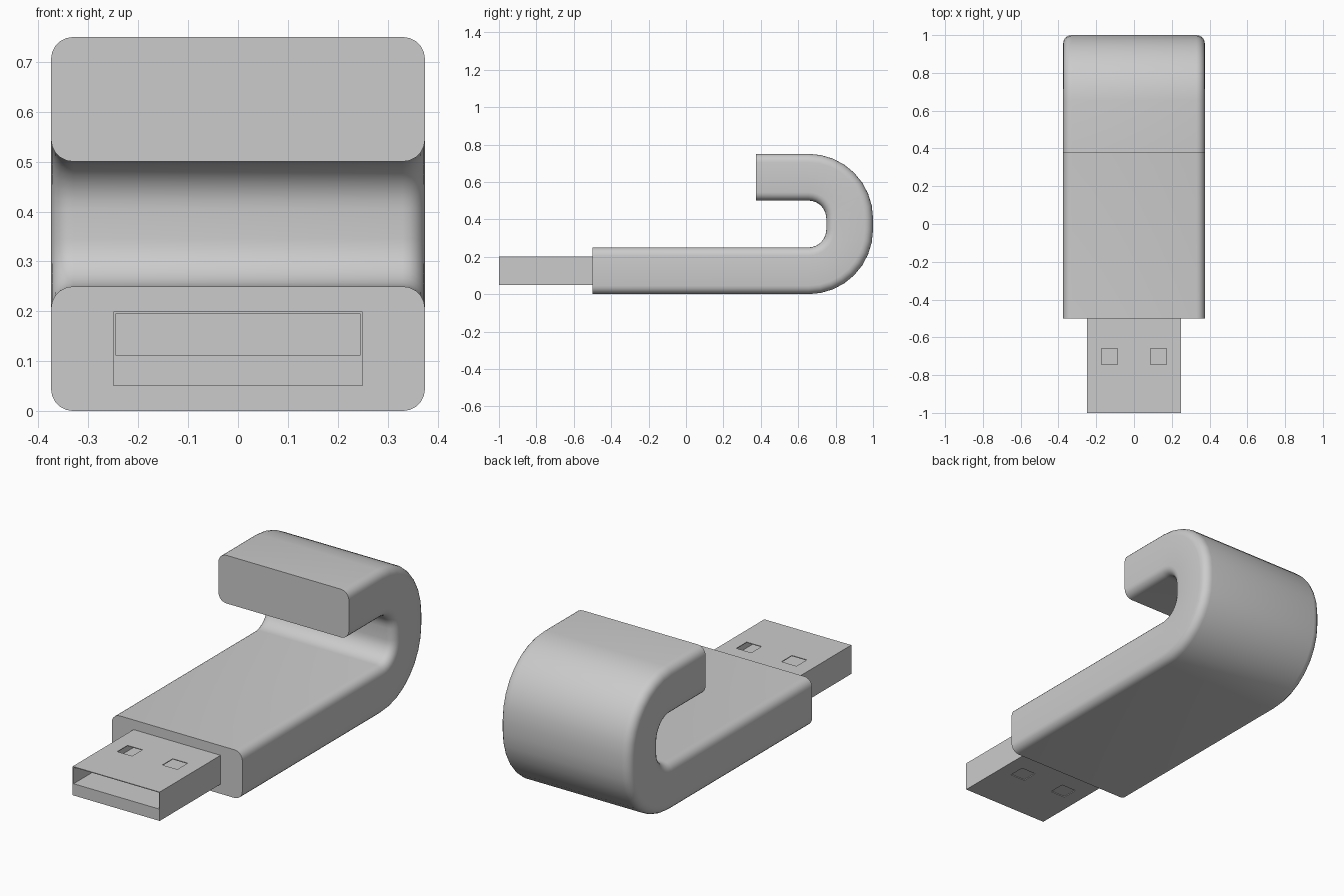
import bpy, bmesh
from math import pi, sin, cos
from mathutils import Vector

if "Cube" in bpy.data.objects:
    bpy.data.objects.remove(bpy.data.objects["Cube"])


def arc(cx, cy, r, a0, a1, n):
    return [(cx + r * cos(a0 + (a1 - a0) * i / n), cy + r * sin(a0 + (a1 - a0) * i / n))
            for i in range(n + 1)]


def box(name, x, y, z):
    bpy.ops.mesh.primitive_cube_add(
        size=1, location=((x[0] + x[1]) / 2, (y[0] + y[1]) / 2, (z[0] + z[1]) / 2))
    ob = bpy.context.object
    ob.name = name
    ob.scale = (x[1] - x[0], y[1] - y[0], z[1] - z[0])
    bpy.ops.object.transform_apply(location=True, rotation=False, scale=True)
    return ob


def cut(target, cutter):
    mod = target.modifiers.new("cut", 'BOOLEAN')
    mod.operation = 'DIFFERENCE'
    mod.solver = 'EXACT'
    mod.object = cutter
    bpy.context.view_layer.objects.active = target
    bpy.ops.object.modifier_apply(modifier=mod.name)
    bpy.data.objects.remove(cutter, do_unlink=True)


# Hooked body: rounded rectangle swept along a J path
W, T, R = 0.375, 0.125, 0.045
section = []
for i, (sx, sy) in enumerate([(1, 1), (-1, 1), (-1, -1), (1, -1)]):
    section += arc(sx * (W - R), sy * (T - R), R, i * pi / 2, (i + 1) * pi / 2, 5)

BEND = 0.22
path = [(-0.5, 0.125, -pi / 2)]          # y, z, direction of the outer side
for cz, a0 in ((0.345, -pi / 2), (0.405, 0)):
    for i in range(9):
        a = a0 + pi / 2 * i / 8
        path.append((0.655 + BEND * cos(a), cz + BEND * sin(a), a))
path.append((0.375, 0.625, pi / 2))

bm = bmesh.new()
rings = [[bm.verts.new((u, y + v * cos(a), z + v * sin(a))) for u, v in section]
         for y, z, a in path]
n = len(section)
for r0, r1 in zip(rings, rings[1:]):
    for i in range(n):
        bm.faces.new((r0[i], r0[(i + 1) % n], r1[(i + 1) % n], r1[i]))
bm.faces.new(rings[0])
bm.faces.new(rings[-1])
bmesh.ops.recalc_face_normals(bm, faces=bm.faces)
mesh = bpy.data.meshes.new("hooked_body")
bm.to_mesh(mesh)
bm.free()
body = bpy.data.objects.new("hooked_body", mesh)
bpy.context.collection.objects.link(body)
bpy.ops.object.select_all(action='DESELECT')
body.select_set(True)
bpy.context.view_layer.objects.active = body
bpy.ops.object.shade_smooth_by_angle(angle=pi / 6)

# Plug with a thin-walled open cavity above a solid tongue
plug = box("plug", (-0.25, 0.25), (-1.0, -0.48), (0.05, 0.20))
cut(plug, box("cavity_cutter", (-0.245, 0.245), (-1.1, -0.495), (0.111, 0.196)))

# Square windows: open through the top, shallow recesses underneath
for s in (-1, 1):
    xs = sorted((s * 0.087, s * 0.173))
    cut(plug, box("top_window_cutter", xs, (-0.745, -0.66), (0.15, 0.25)))
    cut(plug, box("bottom_window_cutter", xs, (-0.745, -0.66), (0.0, 0.054)))
